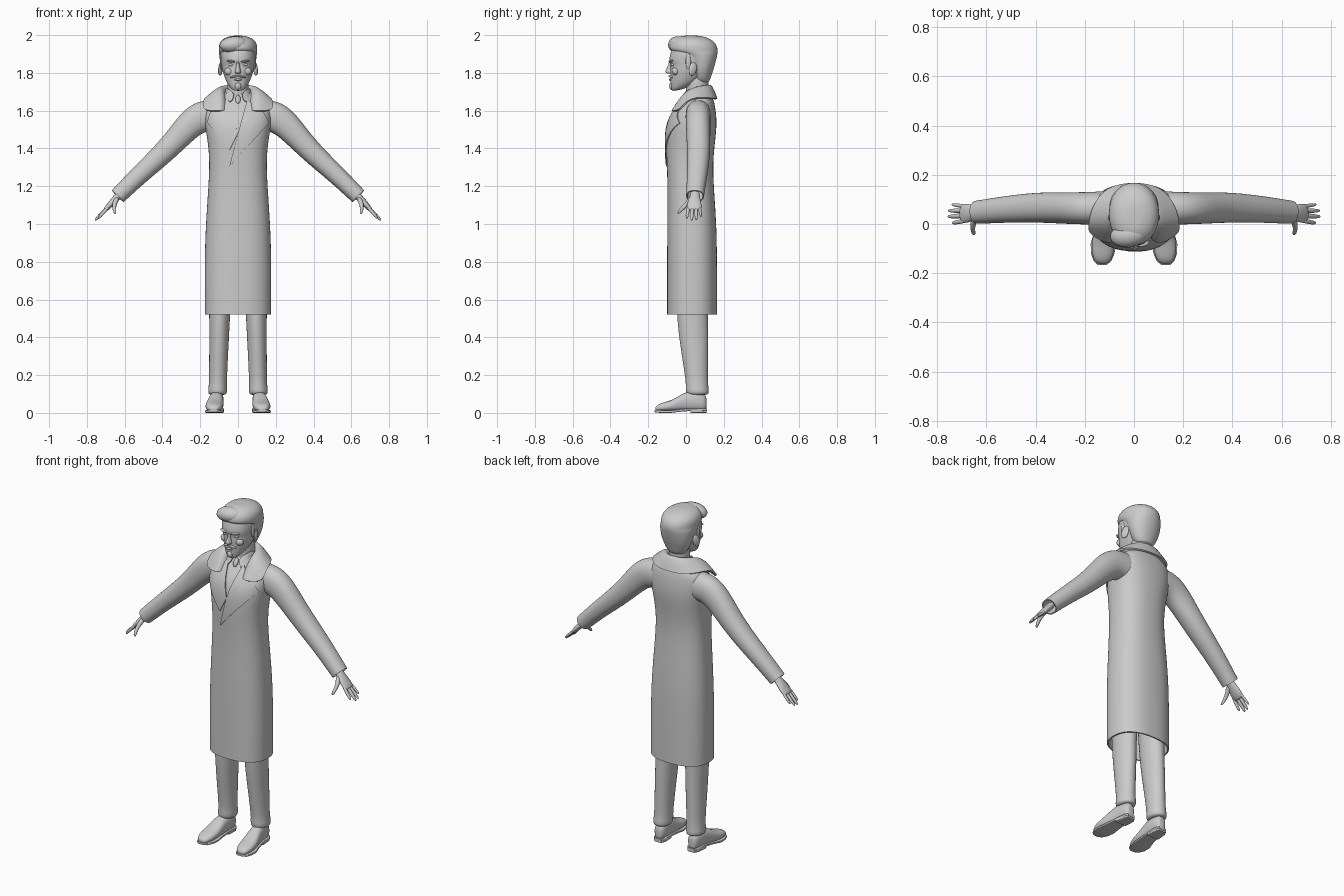
import bpy, bmesh, math
from mathutils import Vector as V


def finish(name, bm, mirror=False, sub=1, thick=0.0, offset=-1):
    bmesh.ops.recalc_face_normals(bm, faces=bm.faces)
    me = bpy.data.meshes.new(name)
    bm.to_mesh(me)
    bm.free()
    ob = bpy.data.objects.new(name, me)
    bpy.context.collection.objects.link(ob)
    if mirror:
        m = ob.modifiers.new("mirror", 'MIRROR')
        m.use_clip = True
        m.merge_threshold = 0.001
    if sub:
        m = ob.modifiers.new("smooth", 'SUBSURF')
        m.levels = m.render_levels = sub
    if thick:
        m = ob.modifiers.new("thickness", 'SOLIDIFY')
        m.thickness, m.offset = thick, offset
    return ob


def loft(name, rings, n=24, p=2.0, caps=(True, True), **kw):
    """Skin superellipse rings given as (centre, half axis u, half axis v)."""
    bm = bmesh.new()
    pw = lambda t: math.copysign(abs(t) ** (2 / p), t)
    rows = []
    for c, u, v in rings:
        ang = [2 * math.pi * i / n for i in range(n)]
        rows.append([bm.verts.new(c + u * pw(math.cos(a)) + v * pw(math.sin(a))) for a in ang])
    for a, b in zip(rows, rows[1:]):
        for i in range(n):
            bm.faces.new((a[i], a[(i + 1) % n], b[(i + 1) % n], b[i]))
    for on, row in zip(caps, (rows[0], rows[-1])):
        if on:
            mid = bm.verts.new(sum((q.co for q in row), V()) / n)
            for i in range(n):
                bm.faces.new((row[i], row[(i + 1) % n], mid))
    return finish(name, bm, **kw)


def level(z, x, yf, yb, cx=0.0, tilt=0.0):
    """Horizontal ring: half width x, front and back y."""
    return V((cx, (yf + yb) / 2, z)), V((x, 0, 0)), V((0, (yb - yf) / 2, tilt))


def tube(name, pts, n=16, **kw):
    """Limb along points (x, y, z, half depth, half thickness)."""
    rings = []
    for i, q in enumerate(pts):
        d = V(pts[min(i + 1, len(pts) - 1)][:3]) - V(pts[max(i - 1, 0)][:3])
        u = V((0, 1, 0)) - d * (d.y / d.length_squared)
        u.normalize()
        rings.append((V(q[:3]), u * q[3], d.cross(u).normalized() * q[4]))
    return loft(name, rings, n, **kw)


def sheet(name, rows, **kw):
    bm = bmesh.new()
    g = [[bm.verts.new(q) for q in r] for r in rows]
    for a, b in zip(g, g[1:]):
        for i in range(len(a) - 1):
            bm.faces.new((a[i], a[i + 1], b[i + 1], b[i]))
    return finish(name, bm, **kw)


def ball(name, loc, scale, rot=(0, 0, 0), **kw):
    from mathutils import Euler
    bm = bmesh.new()
    bmesh.ops.create_uvsphere(bm, u_segments=16, v_segments=10, radius=1)
    bmesh.ops.scale(bm, vec=scale, verts=bm.verts)
    bmesh.ops.rotate(bm, matrix=Euler(rot).to_matrix(), verts=bm.verts)
    bmesh.ops.translate(bm, vec=loc, verts=bm.verts)
    return finish(name, bm, **kw)


# Coat body, open at the hem
coat = loft("coat_body", [level(*r) for r in (
    (.522, .176, -.1, .165), (.54, .176, -.1, .165), (.8, .178, -.1, .165), (1.0, .171, -.1, .162),
    (1.2, .157, -.098, .147), (1.32, .151, -.102, .143), (1.42, .158, -.106, .152),
    (1.5, .172, -.104, .162), (1.565, .18, -.086, .162), (1.62, .174, -.046, .155),
    (1.658, .15, -.014, .146), (1.69, .09, .004, .13), (1.705, .06, .015, .115))],
    n=32, p=2.4, caps=(False, True), sub=2, thick=.008)

# Sleeves, open at the cuffs
tube("sleeves", [(.07, .065, 1.573, .07, .084), (.15, .065, 1.575, .068, .084),
                 (.198, .064, 1.566, .067, .086), (.25, .064, 1.533, .066, .077),
                 (.32, .066, 1.455, .064, .066), (.4, .067, 1.37, .062, .059),
                 (.52, .06, 1.262, .055, .051), (.622, .049, 1.162, .049, .046),
                 (.637, .048, 1.147, .048, .045)],
     caps=(True, False), p=2.2, mirror=True, sub=2, thick=.006)

# Collar wrapped round the neck and falling on the shoulders
sheet("coat_collar", [
    [(0, .112, 1.70), (0, .128, 1.747), (0, .152, 1.71), (0, .168, 1.662)],
    [(.05, .1, 1.70), (.058, .113, 1.745), (.09, .132, 1.705), (.115, .15, 1.662)],
    [(.068, .05, 1.69), (.088, .055, 1.737), (.13, .06, 1.707), (.17, .065, 1.672)],
    [(.07, .01, 1.67), (.088, .004, 1.712), (.135, .0, 1.692), (.18, .01, 1.652)],
    [(.068, -.02, 1.64), (.084, -.038, 1.66), (.13, -.036, 1.65), (.184, -.014, 1.627)],
    [(.07, -.045, 1.6), (.086, -.076, 1.6), (.125, -.07, 1.597), (.178, -.038, 1.6)]],
    mirror=True, sub=2, thick=.01, offset=0)

# Lapels laid on the chest
for side, outline in (
        ("left", [(.05, 1.66), (.1, 1.595), (.125, 1.6), (.16, 1.535), (-.045, 1.305), (0, 1.48)]),
        ("right", [(-.05, 1.66), (-.1, 1.595), (-.14, 1.6), (-.16, 1.54), (-.045, 1.39), (0, 1.48)])):
    bm = bmesh.new()
    bm.faces.new([bm.verts.new((x, -.3, z)) for x, z in outline])
    bmesh.ops.triangulate(bm, faces=bm.faces)
    bmesh.ops.subdivide_edges(bm, edges=bm.edges, cuts=9, use_grid_fill=True)
    ob = finish("lapel_" + side, bm, sub=0)
    m = ob.modifiers.new("lay_on_coat", 'SHRINKWRAP')
    m.target, m.wrap_method, m.wrap_mode = coat, 'PROJECT', 'ABOVE_SURFACE'
    m.use_project_y = m.use_positive_direction = True
    m.use_negative_direction = False
    m.offset = .003 if side == "right" else .005
    m = ob.modifiers.new("thickness", 'SOLIDIFY')
    m.thickness, m.offset = .006, 0

# Shirt collar and tie knot
sheet("shirt_collar", [
    [(.062, .06, 1.725), (.068, .06, 1.69)],
    [(.05, .01, 1.712), (.062, -.005, 1.67)],
    [(.01, -.012, 1.69), (.042, -.045, 1.63)]], mirror=True, sub=1, thick=.006, offset=0)
ball("tie_knot", (0, -.02, 1.66), (.014, .012, .026), (-.5, 0, 0), sub=0)

# Trousers
loft("trousers", [level(*r) for r in (
    (.095, .046, .006, .118, .108), (.11, .051, -.002, .122, .108), (.135, .05, -.002, .12, .107),
    (.16, .047, .0, .116, .106), (.3, .05, -.022, .118, .103), (.42, .053, -.04, .119, .099),
    (.54, .056, -.05, .114, .097), (.8, .068, -.06, .13, .09))], mirror=True)


# Shoes, soles and heels built along y as (y, centre x, half width, bottom, top)
def along_y(name, rows, p, sub=1):
    loft(name, [(V((c, y, (a + b) / 2)), V((w, 0, 0)), V((0, 0, (b - a) / 2)))
                for y, c, w, a, b in rows], n=20, p=p, mirror=True, sub=sub)


along_y("shoe_uppers", [(-.162, .129, .018, .01, .03), (-.15, .128, .033, .008, .044),
                        (-.12, .127, .045, .008, .056), (-.08, .125, .048, .008, .066),
                        (-.045, .121, .045, .008, .084), (-.01, .117, .04, .008, .108),
                        (.04, .112, .037, .01, .118), (.09, .11, .034, .01, .11),
                        (.108, .11, .022, .015, .09)], 2.4)
along_y("shoe_soles", [(-.166, .129, .018, .004, .016), (-.152, .128, .035, .001, .015),
                       (-.12, .127, .048, 0, .014), (-.08, .125, .051, 0, .014),
                       (-.03, .119, .043, .006, .02), (.02, .114, .038, .01, .024),
                       (.09, .11, .036, .01, .024), (.11, .11, .022, .01, .024)], 6, 0)
along_y("shoe_heels", [(.025, .114, .037, 0, .016), (.085, .11, .036, 0, .016),
                       (.108, .11, .024, 0, .016)], 6, 0)

# Hands: palm, four fingers, thumb
tube("palms", [(.615, .048, 1.172, .026, .02), (.64, .047, 1.142, .026, .019),
               (.663, .045, 1.118, .036, .018), (.688, .043, 1.09, .041, .015),
               (.704, .043, 1.073, .037, .011)], mirror=True)
for name, y0, y1, x, z, r in (("index", .013, .004, .738, 1.03, .0095), ("middle", .034, .03, .756, 1.02, .01),
                              ("ring", .054, .054, .754, 1.022, .0095), ("little", .072, .079, .74, 1.038, .008)):
    a, b = V((.688, y0, 1.09)), V((x, y1, z))
    tube(name + "_fingers", [(*a.lerp(b, t), r * k, r * k) for t, k in
                             ((0, 1), (.45, 1.05), (.85, .85), (1, .45))], n=10, mirror=True)
tube("thumbs", [(.64, .03, 1.135, .016, .015), (.654, .006, 1.108, .013, .013),
                (.656, -.02, 1.082, .011, .01), (.652, -.036, 1.064, .009, .009),
                (.65, -.043, 1.055, .004, .005)], n=10, mirror=True)

# Neck and head
loft("neck", [level(*r) for r in ((1.62, .06, .0, .12), (1.68, .057, .0, .118),
                                  (1.74, .056, .0, .118), (1.8, .06, .0, .125))])
loft("head", [level(*r) for r in (
    (1.708, .02, -.068, -.025, 0, .004), (1.717, .037, -.078, .015, 0, .008),
    (1.745, .058, -.081, .07, 0, .012), (1.785, .075, -.083, .1, 0, .006), (1.82, .085, -.083, .125),
    (1.842, .088, -.081, .135), (1.862, .09, -.091, .14), (1.9, .094, -.085, .15),
    (1.94, .09, -.07, .145), (1.97, .065, -.04, .115), (1.983, .03, 0, .08))], n=28, p=2.2, sub=2)
loft("nose", [level(*r) for r in ((1.862, .009, -.091, -.05), (1.84, .009, -.095, -.05), (1.818, .013, -.106, -.05),
                                  (1.805, .018, -.113, -.05), (1.796, .016, -.103, -.05))], n=14)
ball("ears", (.093, .036, 1.82), (.009, .022, .036), (-.2, 0, .35), mirror=True, sub=0)
ball("ear_lobes", (.096, .03, 1.815), (.009, .012, .028), (-.2, 0, .3), mirror=True, sub=0)

# Face details
ball("eyes", (.036, -.067, 1.843), (.015, .012, .009), mirror=True, sub=0)
ball("eyebrows", (.038, -.08, 1.862), (.024, .012, .006), (0, -.12, .3), mirror=True, sub=0)
ball("cheeks", (.046, -.055, 1.808), (.026, .02, .022), mirror=True, sub=0)
ball("moustache", (.021, -.081, 1.781), (.024, .009, .006), (0, .25, .3), mirror=True, sub=0)
ball("lips", (0, -.082, 1.764), (.022, .008, .006), sub=0)
ball("goatee", (0, -.076, 1.73), (.017, .013, .02), sub=0)

# Hair: behind the ears at the bottom, overhanging the forehead at the top
loft("hair", [level(*r) for r in (
    (1.745, .05, .05, .122), (1.79, .076, .03, .136), (1.83, .09, .02, .15), (1.87, .097, -.0, .16),
    (1.9, .101, -.03, .167), (1.915, .102, -.086, .169), (1.94, .103, -.088, .166), (1.965, .095, -.078, .15),
    (1.985, .073, -.055, .12), (1.997, .035, -.025, .075))], n=28, p=2.1, sub=2)
ball("hair_quiff", (-.022, -.045, 1.95), (.077, .05, .043), (0, -.1, .15), sub=0)
ball("sideburns", (.089, .012, 1.86), (.007, .014, .04), mirror=True, sub=0)

# Apply modifiers and shade smooth, keeping hems and cuffs sharp
bpy.ops.object.select_all(action='SELECT')
bpy.context.view_layer.objects.active = coat
bpy.ops.object.convert(target='MESH')
bpy.ops.object.shade_smooth_by_angle(angle=math.radians(45))
